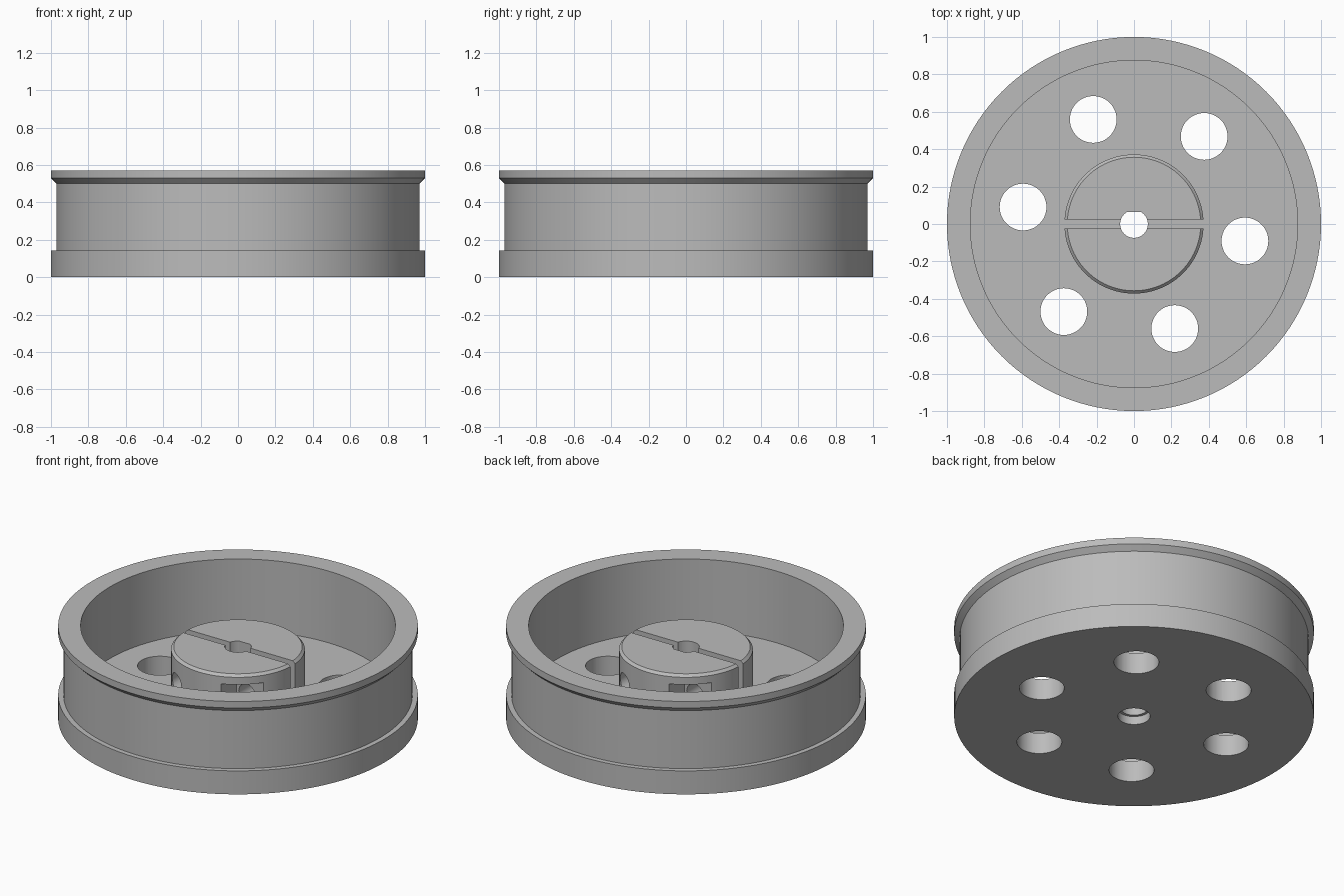
import bpy, bmesh
from math import sin, cos, pi, radians
from mathutils import Matrix

cube = bpy.data.objects.get("Cube")
if cube:
    bpy.data.objects.remove(cube, do_unlink=True)

grey = bpy.data.materials.new("plain_grey")
grey.use_nodes = True
colour = (0.5, 0.5, 0.5, 1)
grey.diffuse_color = colour
grey.node_tree.nodes["Principled BSDF"].inputs["Base Color"].default_value = colour


def finish(name, bm):
    """Turn a bmesh into a named grey object."""
    bmesh.ops.recalc_face_normals(bm, faces=bm.faces)
    mesh = bpy.data.meshes.new(name)
    bm.to_mesh(mesh)
    bm.free()
    mesh.materials.append(grey)
    ob = bpy.data.objects.new(name, mesh)
    bpy.context.collection.objects.link(ob)
    return ob


def lathe(name, profile, steps=128):
    """Closed solid turned about z from (radius, height) points, axis to axis."""
    bm = bmesh.new()
    verts = [bm.verts.new((r, 0, z)) for r, z in profile]
    edges = [bm.edges.new(pair) for pair in zip(verts, verts[1:])]
    bmesh.ops.spin(bm, geom=verts + edges, cent=(0, 0, 0), axis=(0, 0, 1),
                   angle=2 * pi, steps=steps, use_merge=False)
    bmesh.ops.remove_doubles(bm, verts=bm.verts, dist=1e-5)
    return finish(name, bm)


def prism(name, r, z0, z1, centre=(0, 0), flat=None, steps=48):
    """Upright cylinder, with an optional flat on its +y side."""
    bm = bmesh.new()
    ring = []
    for i in range(steps):
        a = 2 * pi * i / steps
        y = r * sin(a)
        if flat is not None:
            y = min(y, flat)
        ring.append(bm.verts.new((centre[0] + r * cos(a), centre[1] + y, z0)))
    face = bm.faces.new(ring)
    top = bmesh.ops.extrude_face_region(bm, geom=[face])["geom"]
    bmesh.ops.translate(bm, vec=(0, 0, z1 - z0),
                        verts=[v for v in top if isinstance(v, bmesh.types.BMVert)])
    return finish(name, bm)


def box(name, low, high):
    bm = bmesh.new()
    bmesh.ops.create_cube(bm, size=1)
    for v in bm.verts:
        v.co = [l if c < 0 else h for c, l, h in zip(v.co, low, high)]
    return finish(name, bm)


def cut(target, cutter):
    mod = target.modifiers.new("cut", "BOOLEAN")
    mod.operation = "DIFFERENCE"
    mod.solver = "EXACT"
    mod.object = cutter
    bpy.context.view_layer.objects.active = target
    bpy.ops.object.modifier_apply(modifier=mod.name)
    bpy.data.objects.remove(cutter, do_unlink=True)


FLOOR, HUB_TOP = 0.13, 0.44
SCREW_X, SCREW_Z = 0.2, 0.285

# Wheel: flanged rim and flat web in one turned piece
wheel = lathe("wheel_rim", [(0, 0), (1, 0), (1, 0.144), (0.97, 0.144), (0.97, 0.5),
                            (1, 0.53), (1, 0.57), (0.875, 0.57), (0.875, FLOOR), (0, FLOOR)])

# Six lightening holes in the web
for i in range(6):
    a = radians(-8.7 + 60 * i)
    cut(wheel, prism("hole", 0.125, -0.1, 0.3, (0.6 * cos(a), 0.6 * sin(a))))

# Shaft bore and the wider recess underneath
cut(wheel, prism("bore", 0.074, -0.1, 0.3, flat=0.064))
cut(wheel, prism("recess", 0.09, -0.1, 0.05))

# Clamping hub with a chamfered top
hub = lathe("clamp_hub", [(0, FLOOR - 0.01), (0.372, FLOOR - 0.01), (0.372, HUB_TOP - 0.015),
                          (0.357, HUB_TOP), (0, HUB_TOP)], 96)
cut(hub, prism("bore", 0.074, 0, 1, flat=0.064))

# Screw pockets and holes, one pair on each half of the hub
for side in (1, -1):
    turn = Matrix.Rotation(0 if side > 0 else pi, 4, "Z")
    pocket = box("pocket", (0.13, -0.6, 0.19), (0.6, -0.2, 0.38))
    pocket.data.transform(turn)
    cut(hub, pocket)
    screw = prism("screw_hole", 0.055, -0.6, 0.6, steps=32)
    screw.data.transform(Matrix.Translation((side * SCREW_X, 0, SCREW_Z))
                         @ Matrix.Rotation(pi / 2, 4, "X"))
    cut(hub, screw)

# Slot that splits the hub
cut(hub, box("slot", (-0.6, -0.023, 0), (0.6, 0.023, 1)))

# Smooth round walls, keep the edges crisp
for ob in (wheel, hub):
    bpy.ops.object.select_all(action="DESELECT")
    ob.select_set(True)
    bpy.context.view_layer.objects.active = ob
    bpy.ops.object.shade_smooth_by_angle(angle=radians(30))
